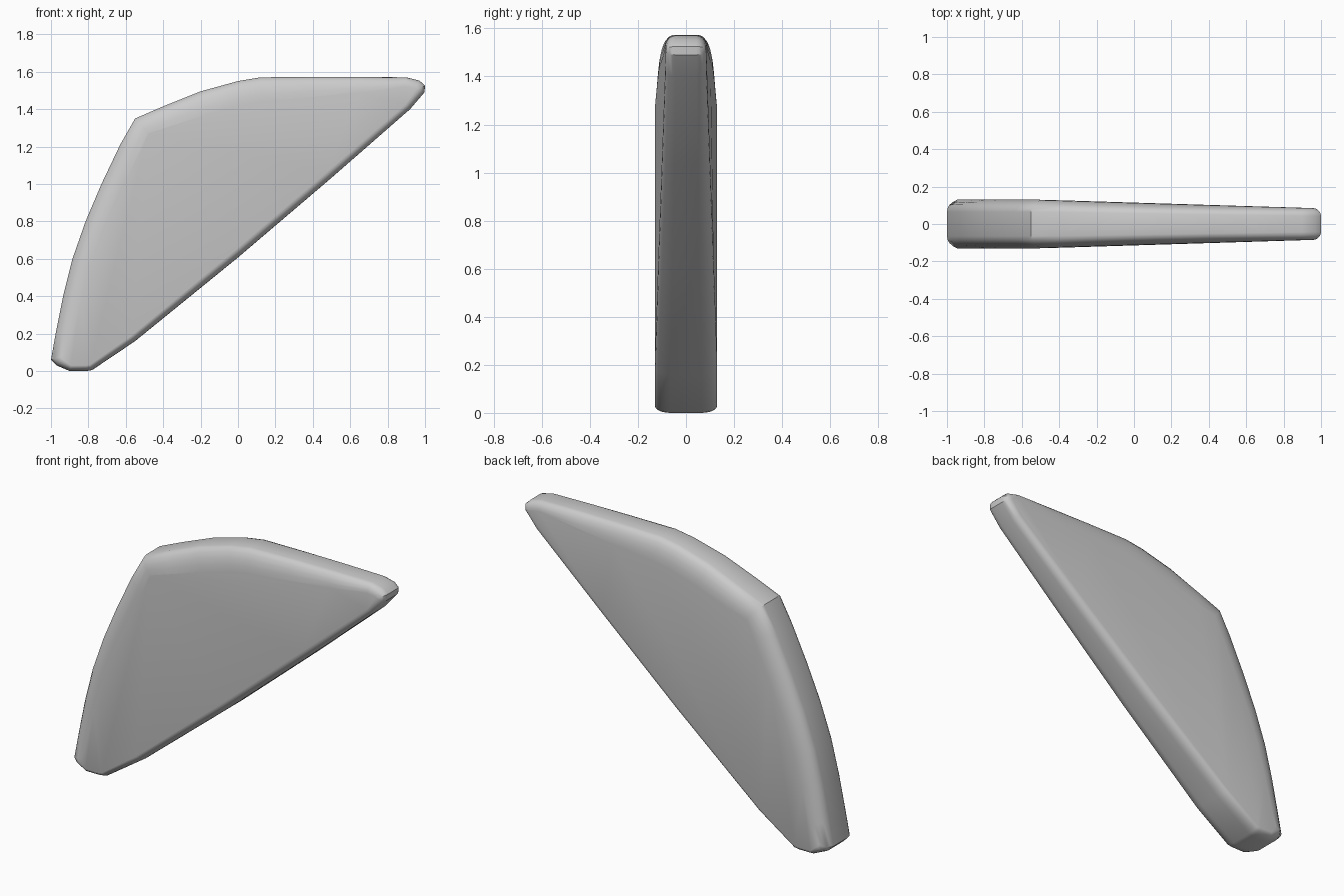
import bpy, bmesh, math
from mathutils import Vector

if "Cube" in bpy.data.objects:
    bpy.data.objects.remove(bpy.data.objects["Cube"])

# Side outline, clockwise from the lower left: x, z, edge rounding
OUTLINE = [
    (-1.0, .06, .07), (-.975, .20, .085), (-.935, .40, .095), (-.885, .60, .10),
    (-.815, .80, .105), (-.73, 1.0, .11), (-.63, 1.21, .11), (-.55, 1.35, .10),
    (-.40, 1.415, .12), (-.20, 1.495, .13), (0, 1.55, .13), (.12, 1.57, .13),
    (.40, 1.573, .11), (.65, 1.573, .085), (.90, 1.57, .05), (.97, 1.553, .045),
    (1.0, 1.525, .045), (.997, 1.49, .04), (.92, 1.40, .035), (.50, 1.033, .04),
    (0, .607, .04), (-.55, .16, .035), (-.78, .005, .03), (-.81, 0, .03),
    (-.90, 0, .03), (-.97, .03, .045),
]
STEPS = 5


def half_width(x):
    return .13 - .045 * max(0, min(1, (x + .5) / 1.45))


def inset_direction(i):
    # inward miter of the two neighbouring edges
    p, q, r = (Vector(OUTLINE[(i + k) % len(OUTLINE)][:2]) for k in (-1, 0, 1))
    a, b = (q - p).normalized(), (r - q).normalized()
    na, nb = Vector((a.y, -a.x)), Vector((b.y, -b.x))
    n = (na + nb).normalized()
    return n / max(n.dot(na), .7)


bm = bmesh.new()


def ring(side, t):
    verts = []
    for i, (x, z, r) in enumerate(OUTLINE):
        d = inset_direction(i) * r * (1 - math.cos(t))
        y = side * half_width(x + d.x) * (.5 + .5 * math.sin(t))
        verts.append(bm.verts.new((x + d.x, y, z + d.y)))
    return verts


# Rounded rim: rings from the front face round to the back face
angles = [math.pi / 2 * k / STEPS for k in range(STEPS + 1)]
rings = [ring(-1, t) for t in reversed(angles)] + [ring(1, t) for t in angles]
n = len(OUTLINE)
for a, b in zip(rings, rings[1:]):
    for i in range(n):
        j = (i + 1) % n
        bm.faces.new((a[i], a[j], b[j], b[i]))

# Broad flat sides
caps = [bm.faces.new(rings[0]), bm.faces.new(rings[-1])]
bmesh.ops.triangulate(bm, faces=caps)
bmesh.ops.recalc_face_normals(bm, faces=bm.faces)

mesh = bpy.data.meshes.new("fin_panel")
bm.to_mesh(mesh)
bm.free()
fin = bpy.data.objects.new("fin_panel", mesh)
bpy.context.collection.objects.link(fin)
bpy.context.view_layer.objects.active = fin
fin.select_set(True)
bpy.ops.object.shade_smooth_by_angle(angle=math.radians(30))
